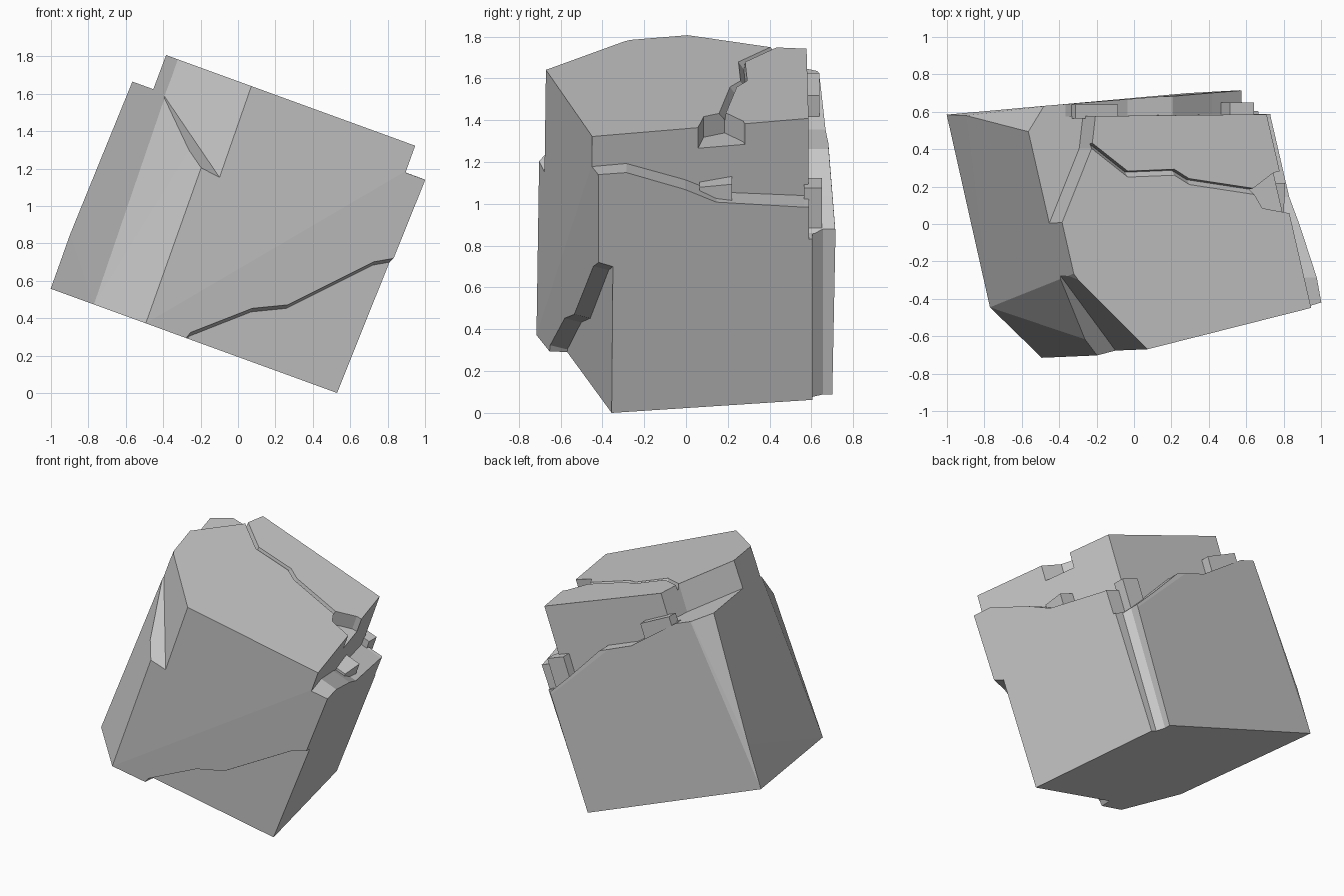
import bpy, bmesh, math
from mathutils import Matrix, Vector

if "Cube" in bpy.data.objects:
    bpy.data.objects.remove(bpy.data.objects["Cube"])

# Everything is modelled upright in (u, y, w), then tipped 20 degrees about y.


def finish(name, bm):
    bmesh.ops.recalc_face_normals(bm, faces=bm.faces)
    me = bpy.data.meshes.new(name)
    bm.to_mesh(me)
    bm.free()
    ob = bpy.data.objects.new(name, me)
    bpy.context.collection.objects.link(ob)
    return ob


def hull(name, pts):
    bm = bmesh.new()
    vs = [bm.verts.new(p) for p in pts]
    res = bmesh.ops.convex_hull(bm, input=vs)
    junk = {g for g in res["geom_interior"] + res["geom_unused"]
            if isinstance(g, bmesh.types.BMVert)}
    bmesh.ops.delete(bm, geom=list(junk), context='VERTS')
    bmesh.ops.dissolve_limit(bm, angle_limit=0.02, verts=bm.verts, edges=bm.edges)
    return finish(name, bm)


def loft(name, rings):
    bm = bmesh.new()
    rs = [[bm.verts.new(p) for p in r] for r in rings]
    n = len(rs[0])
    for a, b in zip(rs, rs[1:]):
        for i in range(n):
            j = (i + 1) % n
            bm.faces.new((a[i], a[j], b[j], b[i]))
    bm.faces.new(rs[0])
    bm.faces.new(rs[-1][::-1])
    return finish(name, bm)


def column(name, pts, w0, w1):
    return loft(name, [[(u, y, w) for u, y in pts] for w in (w0, w1)])


# main boulder
bottom = [(-1.131, .59), (-.885, -.44), (-.59, -.71), (.51, -.41), (.297, .71)]
top = [(-1.092, .48), (-.985, .645), (-.912, -.26), (-.6, -.69), (.557, -.415), (.345, .67)]
rock = hull("boulder",
            [(u, y, .19) for u, y in bottom] + [(u, y, 1.575) for u, y in top]
            + [(-1.133, .585, .5), (.31, .725, .98)])

cuts = []

# front face set back below the crack
crack = [(-.36, .19), (-.348, .225), (-.082, .46), (.09, .543), (.443, .917),
         (.56, .985), (.8, 1.0), (.8, .0), (-.36, .0)]
cuts.append(loft("front_cut", [
    [(u, -.475 + .25 * u, w - .02) for u, w in crack],
    [(u, -.9 + .25 * u, w + .09) for u, w in crack]]))

# upper right step
step = [(-.9, 1.42), (-.28, 1.423), (0, 1.316), (.15, 1.24), (.57, 1.184),
        (1, 1.18), (1, 1.9), (-.9, 1.9)]
cuts.append(loft("right_cut", [
    [(.33 - .245 * y, y, w) for y, w in step],
    [(.9 - .245 * y, y, w) for y, w in step]]))

# upper back step
back = [(.8, 1.0), (.266, 1.02), (.037, 1.127), (-.238, 1.265), (-.494, 1.27),
        (-.96, 1.4), (-1.3, 1.4), (-1.3, 1.9), (.8, 1.9)]
cuts.append(loft("back_cut", [
    [(u, .59 + .01 * u, w) for u, w in back],
    [(u, 1.0, w) for u, w in back]]))

# broken top corner at back left
cuts.append(column("back_left_cut",
                   [(-.98, .01), (-.81, .41), (-.775, .7), (-1.4, .7), (-1.4, .01)], 1.38, 1.9))

# split corner at back right
cuts.append(column("back_right_cut",
                   [(.235, .9), (.24, .66), (.275, .61), (.7, .605), (.7, .9)], 0, 1.9))

# chipped edge at front left
cuts.append(hull("front_left_cut", [
    (u + a, y + a, w) for u, y, low in ((-.96, -.225, 1.40), (-.475, -.682, 1.05))
    for a, w in ((0, low), (-.4, low - .1), (0, 1.9), (-.4, 1.9))]))

# pocket broken out of the top right edge
cuts.append(column("pocket_cut",
                   [(.1, .19), (.16, .09), (.5, .03), (.5, .33), (.225, .28)], 1.47, 1.9))

# nick on the front top edge
cuts.append(hull("nick_cut", [(-.04, -.6, 1.6), (.07, -.6, 1.6), (.03, -.515, 1.6),
                              (.03, -.6, 1.53)]))

# crack across the top
path = [(-.85, .46), (-.8, .415), (-.605, .27), (-.34, .28), (-.255, .23), (.13, .175)]
cuts.append(loft("crack_cut", [
    [(u, y - .03, 1.6), (u, y + .022, 1.6), (u, y + .012, 1.535)] for u, y in path]))

for c in cuts:
    c.hide_render = True
    m = rock.modifiers.new(c.name, 'BOOLEAN')
    m.operation = 'DIFFERENCE'
    m.solver = 'EXACT'
    m.object = c

# bake the cuts and drop the cutters
dg = bpy.context.evaluated_depsgraph_get()
baked = bpy.data.meshes.new_from_object(rock.evaluated_get(dg))
rock.modifiers.clear()
rock.data = baked
for c in cuts:
    bpy.data.objects.remove(c)

# loose fragments resting on the ledges
frags = [
    hull("ledge_fragment", [(u, y, w) for u in (.27, .385) for y in (.07, .225)
                            for w in (1.2, 1.29 + .1 * y)]),
    hull("back_fragment", [(u, y, w) for u in (-.85, -.6) for y in (.57, .645)
                           for w in (1.28, 1.43 - .1 * (u + .85))]),
    hull("corner_fragment", [(u, y, w) for u in (.1, .235) for y in (.57, .655)
                             for w in (1.0, 1.24)]),
]

# tip the boulder over and rest it on the ground
tilt = Matrix.Rotation(math.radians(20), 4, 'Y')
for ob in [rock] + frags:
    ob.data.transform(tilt)
    ob.data.update()
co = [v.co for v in rock.data.vertices]
shift = Vector((-(min(c.x for c in co) + max(c.x for c in co)) / 2,
                -(min(c.y for c in co) + max(c.y for c in co)) / 2,
                -min(c.z for c in co)))
for ob in [rock] + frags:
    ob.data.transform(Matrix.Translation(shift))
